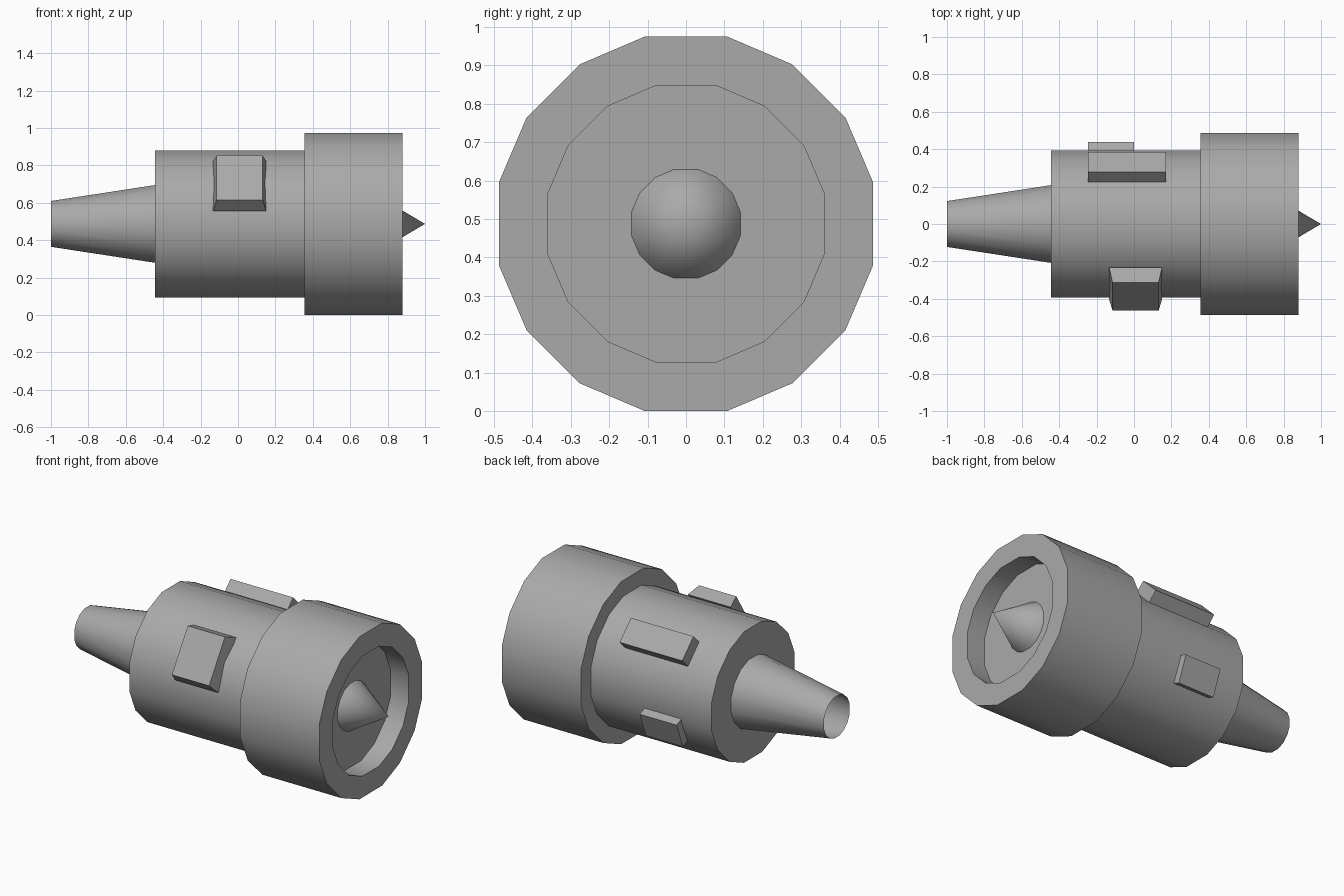
import bpy
import bmesh
import math
from mathutils import Vector

cube = bpy.data.objects.get("Cube")
if cube:
    bpy.data.objects.remove(cube, do_unlink=True)

AXIS_Z = 0.4875

grey = bpy.data.materials.new("plain grey metal")
grey.use_nodes = True
grey.diffuse_color = (0.4, 0.4, 0.4, 1)
grey.node_tree.nodes["Principled BSDF"].inputs["Base Color"].default_value = (0.4, 0.4, 0.4, 1)

# Sixteen slightly uneven corner angles, the same in every quadrant
QUADRANT = (12.5, 33.7, 56.3, 77.5)
ANGLES = [math.radians(a + 90 * q) for q in range(4) for a in QUADRANT]


def finish(name, bm, smooth):
    mesh = bpy.data.meshes.new(name)
    bm.to_mesh(mesh)
    bm.free()
    mesh.materials.append(grey)
    obj = bpy.data.objects.new(name, mesh)
    bpy.context.collection.objects.link(obj)
    if smooth:
        bpy.ops.object.select_all(action="DESELECT")
        obj.select_set(True)
        bpy.context.view_layer.objects.active = obj
        bpy.ops.object.shade_smooth_by_angle(angle=math.radians(32))
    return obj


def lathe(name, profile):
    """Turn (x, radius) points around the long axis; the profile runs from -x outward to +x."""
    bm = bmesh.new()
    rings = []
    for x, r in profile:
        if r == 0:
            rings.append([bm.verts.new((x, 0, AXIS_Z))])
        else:
            rings.append([bm.verts.new((x, r * math.cos(a), AXIS_Z + r * math.sin(a)))
                          for a in ANGLES])
    n = len(ANGLES)
    for a, b in zip(rings, rings[1:]):
        for i in range(n):
            j = (i + 1) % n
            if len(a) == 1:
                bm.faces.new((a[0], b[j], b[i]))
            elif len(b) == 1:
                bm.faces.new((a[i], a[j], b[0]))
            else:
                bm.faces.new((a[i], a[j], b[j], b[i]))
    return finish(name, bm, True)


def side_box(name, x0, x1, angle, inner, outer, width, taper=0.0):
    """Box standing on the body at an angle above +y, its base wider by the taper."""
    a = math.radians(angle)
    out = Vector((0, math.cos(a), math.sin(a)))
    across = Vector((0, -math.sin(a), math.cos(a)))
    bm = bmesh.new()
    bmesh.ops.create_cube(bm, size=2)
    for v in bm.verts:
        grow = taper if v.co.z < 0 else 0
        x = (x0 + x1) / 2 + v.co.x * ((x1 - x0) / 2 + grow)
        radius = outer if v.co.z > 0 else inner
        v.co = (Vector((x, 0, AXIS_Z)) + out * radius
                + across * v.co.y * (width / 2 + grow))
    bmesh.ops.recalc_face_normals(bm, faces=bm.faces)
    return finish(name, bm, False)


# Main turned parts
lathe("core_body", [(-0.445, 0), (-0.445, 0.402), (0.36, 0.402)])
lathe("fan_casing", [(0.355, 0.39), (0.355, 0.499), (0.88, 0.499),
                     (0.88, 0.368), (0.76, 0.368), (0.76, 0)])
lathe("spinner_cone", [(0.76, 0.145), (1.0, 0)])
lathe("exhaust_cone", [(-1.0, 0.1255), (-0.445, 0.2125)])

# Equipment boxes on the body
side_box("front_box", -0.115, 0.132, 147.5, 0.376, 0.459, 0.28, taper=0.018)
side_box("back_upper_box", -0.245, 0.17, 45, 0.385, 0.47, 0.15)
side_box("back_lower_box", -0.245, 0.0, -21.5, 0.37, 0.44, 0.163)
